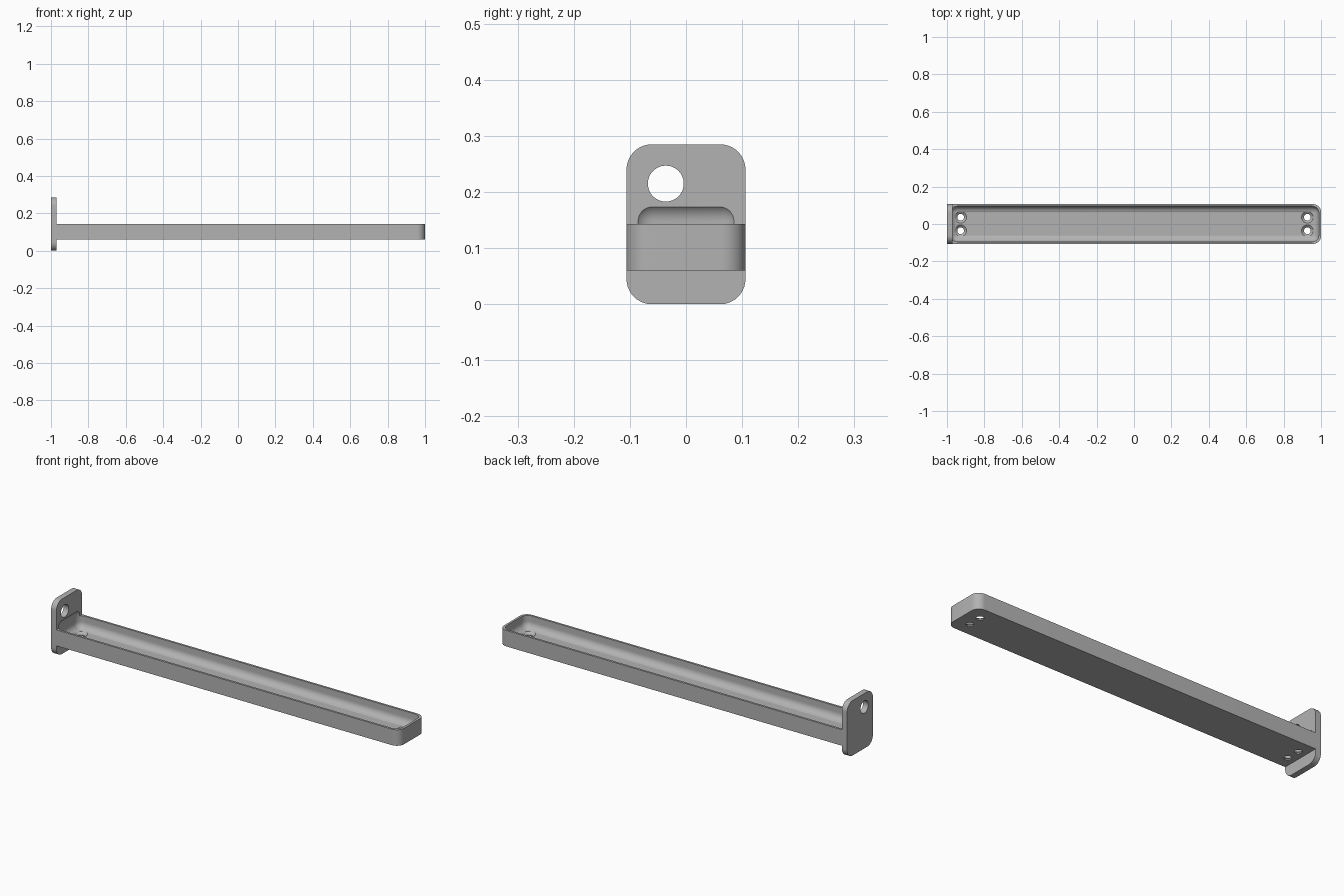
import bpy, bmesh, math
from mathutils import Matrix

if "Cube" in bpy.data.objects:
    bpy.data.objects.remove(bpy.data.objects["Cube"], do_unlink=True)

grey = bpy.data.materials.new("plain_grey")
grey.use_nodes = True
COLOR = (0.45, 0.45, 0.45, 1)
grey.diffuse_color = COLOR
grey.node_tree.nodes["Principled BSDF"].inputs["Base Color"].default_value = COLOR


def finish(name, bm):
    mesh = bpy.data.meshes.new(name)
    bmesh.ops.recalc_face_normals(bm, faces=bm.faces)
    bm.to_mesh(mesh)
    bm.free()
    mesh.materials.append(grey)
    obj = bpy.data.objects.new(name, mesh)
    bpy.context.collection.objects.link(obj)
    return obj


def box(name, lo, hi, radius=0, pick=lambda a, b: True):
    """Box between two corners, rounding the edges chosen by pick."""
    bm = bmesh.new()
    bmesh.ops.create_cube(bm, size=1)
    for v in bm.verts:
        v.co = [lo[i] + (v.co[i] + 0.5) * (hi[i] - lo[i]) for i in range(3)]
    edges = [e for e in bm.edges if pick(e.verts[0].co, e.verts[1].co)]
    if radius:
        bmesh.ops.bevel(bm, geom=edges, offset=radius, segments=10,
                        profile=0.5, affect='EDGES')
    return finish(name, bm)


def cone(name, center, r1, r2, depth, turn=Matrix()):
    bm = bmesh.new()
    bmesh.ops.create_cone(bm, cap_ends=True, segments=48, radius1=r1, radius2=r2,
                          depth=depth, matrix=Matrix.Translation(center) @ turn)
    return finish(name, bm)


def combine(target, other, operation):
    mod = target.modifiers.new(operation.title(), 'BOOLEAN')
    mod.operation, mod.solver, mod.object = operation, 'EXACT', other
    bpy.context.view_layer.objects.active = target
    bpy.ops.object.modifier_apply(modifier=mod.name)
    bpy.data.objects.remove(other, do_unlink=True)


# End plate with rounded corners, joined to the long tray body
W = 0.106
bracket = box("tray_bracket", (-1, -W, 0), (-0.97, W, 0.285), 0.045,
              lambda a, b: abs(a.x - b.x) > 0.01)
body = box("tray_body", (-0.985, -W, 0.06), (1, W, 0.143), 0.042,
           lambda a, b: a.x > 0 and b.x > 0 and abs(a.z - b.z) > 0.01)
combine(bracket, body, 'UNION')

# Rounded hollow, biting slightly into the plate
hollow = box("hollow_cutter", (-0.981, -0.095, 0.078), (0.988, 0.095, 0.183), 0.035)
combine(bracket, hollow, 'DIFFERENCE')

# Hanging hole through the plate
combine(bracket, cone("plate_hole_cutter", (-1, -0.036, 0.215), 0.032, 0.032, 0.2,
                      Matrix.Rotation(math.pi / 2, 4, 'Y')), 'DIFFERENCE')

# Countersunk screw holes in the floor at both ends
for x in (-0.927, 0.927):
    for y in (-0.036, 0.036):
        combine(bracket, cone("screw_cutter", (x, y, 0.07), 0.018, 0.018, 0.1), 'DIFFERENCE')
        combine(bracket, cone("sink_cutter", (x, y, 0.0735), 0.018, 0.0345, 0.015), 'DIFFERENCE')

bpy.ops.object.select_all(action='DESELECT')
bracket.select_set(True)
bpy.context.view_layer.objects.active = bracket
bpy.ops.object.shade_smooth_by_angle(angle=math.radians(30))
